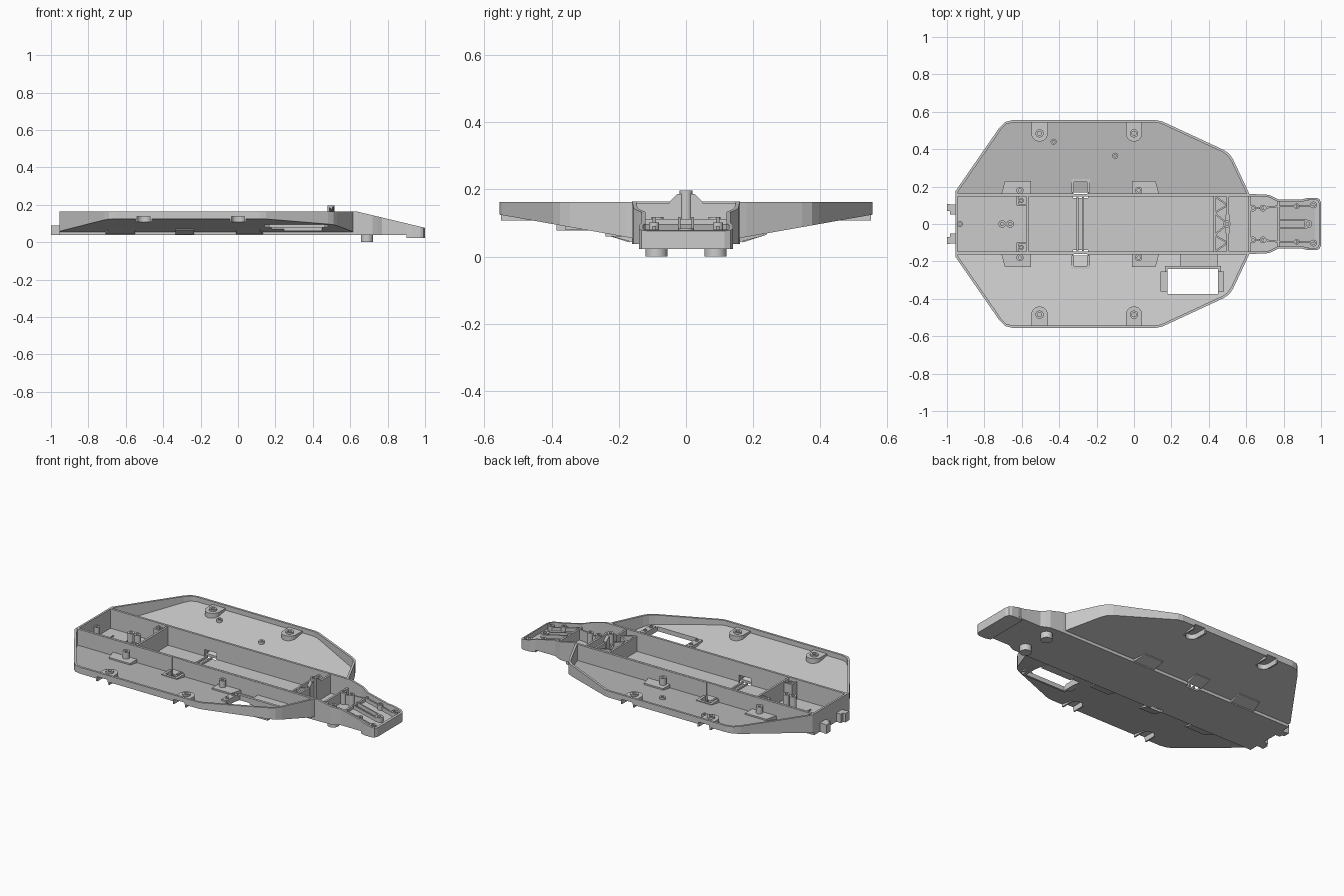
import bpy, bmesh, math
from mathutils import Vector

if "Cube" in bpy.data.objects:
    bpy.data.objects.remove(bpy.data.objects["Cube"])

TOP = 0.163


def ev(f, p):
    return f(p[0], p[1]) if callable(f) else f


def ccw(pts):
    area = sum(a[0] * b[1] - b[0] * a[1] for a, b in zip(pts, pts[1:] + pts[:1]))
    return pts if area > 0 else pts[::-1]


def inset(pts, d):
    out, n = [], len(pts)
    for i, p in enumerate(pts):
        a, b, c = Vector(pts[i - 1]), Vector(p), Vector(pts[(i + 1) % n])
        u, v = (b - a).normalized(), (c - b).normalized()
        n1, n2 = Vector((-u.y, u.x)), Vector((-v.y, v.x))
        q = b + (n1 + n2) * d / (1 + n1.dot(n2))
        out.append((q.x, q.y))
    return out


def loft(name, rings):
    """Closed mesh through a stack of rings of 3D points."""
    bm = bmesh.new()
    loops = [[bm.verts.new(p) for p in r] for r in rings]
    n = len(loops[0])
    bm.faces.new(loops[0][::-1])
    bm.faces.new(loops[-1])
    for a, b in zip(loops, loops[1:]):
        for i in range(n):
            j = (i + 1) % n
            bm.faces.new((a[i], a[j], b[j], b[i]))
    bmesh.ops.recalc_face_normals(bm, faces=bm.faces)
    me = bpy.data.meshes.new(name)
    bm.to_mesh(me)
    bm.free()
    ob = bpy.data.objects.new(name, me)
    bpy.context.collection.objects.link(ob)
    return ob


def ring(pts, z):
    return [(p[0], p[1], ev(z, p)) for p in pts]


def solid(name, pts, zb, zt):
    pts = ccw(pts)
    return loft(name, [ring(pts, zb), ring(pts, zt)])


def shell(name, pts, zb, zt, zf, wall):
    """Open tray: outer wall, rim and an inner floor at zf."""
    pts = ccw(pts)
    inn = inset(pts, wall)
    return loft(name, [ring(pts, zb), ring(pts, zt), ring(inn, zt), ring(inn, zf)])


def box(name, x0, x1, y0, y1, zb, zt):
    return solid(name, [(x0, y0), (x1, y0), (x1, y1), (x0, y1)], zb, zt)


def bar(name, x0, y0, x1, y1, w, zb, zt):
    a, b = Vector((x0, y0)), Vector((x1, y1))
    d = (b - a).normalized() * w / 2
    n = Vector((-d.y, d.x))
    return solid(name, [tuple(a - n), tuple(b - n), tuple(b + n), tuple(a + n)], zb, zt)


def circle(x, y, r, n=24):
    return [(x + r * math.cos(2 * math.pi * i / n), y + r * math.sin(2 * math.pi * i / n)) for i in range(n)]


def boss(name, x, y, r, zb, zt, hole=0.45, depth=0.02):
    ob = shell(name, circle(x, y, r), zb, zt, zt - depth, r * (1 - hole))
    bpy.context.view_layer.objects.active = ob
    ob.select_set(True)
    bpy.ops.object.shade_smooth_by_angle(angle=math.radians(35))
    ob.select_set(False)
    return ob


def cut(targets, cutter):
    for t in targets:
        m = t.modifiers.new("cut", 'BOOLEAN')
        m.operation, m.solver, m.object = 'DIFFERENCE', 'EXACT', cutter
        dg = bpy.context.evaluated_depsgraph_get()
        me = bpy.data.meshes.new_from_object(t.evaluated_get(dg))
        t.modifiers.clear()
        t.data = me
    bpy.data.objects.remove(cutter)


def wing_z(x, y):
    return 0.055 + 0.177 * (abs(y) - 0.16)


def wing_floor(x, y):
    return wing_z(x, y) + 0.012


def rim_z(x, y):
    return TOP + 0.001 - max(0, x - 0.635) * 0.24


def u_shape(x, y, s, r, end):
    arc = [(x + r * math.cos(math.pi * i / 12), s * (y - r * math.sin(math.pi * i / 12))) for i in range(13)]
    return arc + [(x - r, s * end), (x + r, s * end)]


# central tub and nose as one tray
half = [(-0.955, 0.16), (0.635, 0.16), (0.72, 0.156), (0.745, 0.145), (0.77, 0.132), (0.9, 0.132),
        (0.93, 0.14), (0.975, 0.14), (0.992, 0.132), (1.0, 0.115)]
body = shell("central_tub", half + [(x, -y) for x, y in half[::-1]], 0.037, rim_z, 0.049, 0.012)

# side pans, with raised screw pads, strap slots and posts
outline = [(-0.955, 0.15), (-0.955, 0.175), (-0.72, 0.515), (-0.69, 0.545), (-0.65, 0.555), (0.12, 0.555),
           (0.15, 0.549), (0.48, 0.396), (0.51, 0.375), (0.53, 0.345), (0.608, 0.18), (0.62, 0.15)]
wings = {}
for s, side in ((1, "left"), (-1, "right")):
    wing = shell(side + "_side_pan", [(x, s * y) for x, y in outline], wing_z, TOP, wing_floor, 0.013)
    wings[s] = wing
    for x in (-0.505, 0.0):
        pad = solid(side + "_screw_pad", u_shape(x, 0.485, s, 0.044, 0.55), 0.107, 0.146)
        cut([wing, pad], solid("cutter", u_shape(x, 0.485, s, 0.035, 0.6), 0.0, 0.137))
        boss(side + "_screw_boss", x, s * 0.485, 0.022, 0.138, 0.156, 0.5, 0.012)
    slope = lambda x, y: 0.042 + 0.33 * max(0, abs(y) - 0.17)
    for x0, x1, px in ((-0.69, -0.55, -0.61), (-0.01, 0.115, 0.025)):
        tip = 0.03 if px > -0.3 else -0.03
        pts = [(x0, s * 0.155), (x1, s * 0.155), (x1, s * 0.23), (x0, s * 0.23)]
        i = 2 if tip > 0 else 3
        pts[1 if tip > 0 else 0] = (pts[i][0] + tip * 0.7, s * 0.155)
        solid(side + "_post_base", pts, slope, 0.088)
        boss(side + "_post", px, s * 0.18, 0.019, 0.08, 0.128)
    cut([wing, body], box("cutter", -0.325, -0.245, s * 0.14, s * 0.17, 0.0, 0.088))
    pocket = solid(side + "_strap_pocket", [(-0.335, s * 0.168), (-0.235, s * 0.168), (-0.235, s * 0.24),
                   (-0.335, s * 0.24)], slope, 0.086)
    cut([pocket, wing], box("cutter", -0.32, -0.25, s * 0.16, s * 0.225, lambda x, y: slope(x, y) + 0.012, 0.2))

# small bosses on the left pan
for x, y in ((-0.43, 0.44), (-0.10, 0.365)):
    boss("left_pan_boss", x, y, 0.016, wing_z(x, y) + 0.004, wing_z(x, y) + 0.026)

# window and its flat frame in the right pan
frame = box("window_frame", 0.165, 0.465, -0.385, -0.225, 0.078, 0.098)
for x in (0.163, 0.465):
    box("window_tab", x - 0.02, x + 0.017, -0.36, -0.255, 0.08, 0.112)
    for y in (-0.335, -0.28):
        boss("window_tab_boss", x, y, 0.01, 0.1, 0.118, 0.5, 0.01)
box("window_ledge", 0.245, 0.45, -0.24, -0.155, 0.06, 0.088)
tabs = [o for o in bpy.data.objects if o.name.startswith("window_tab") and "boss" not in o.name]
cut([wings[-1], frame] + tabs, box("cutter", 0.18, 0.448, -0.373, -0.24, 0.0, 0.3))

# rear compartment
box("rear_divider", -0.576, -0.564, -0.155, 0.155, 0.045, 0.158)
for x in (-0.87, -0.77):
    box("rear_floor_rib", x - 0.003, x + 0.003, -0.07, 0.07, 0.045, 0.056)
boss("rear_small_boss", -0.93, 0, 0.016, 0.045, 0.12)
for x in (-0.705, -0.662):
    boss("rear_center_post", x, 0, 0.02, 0.045, 0.145)
bar("rear_post_web", -0.69, 0, -0.675, 0, 0.012, 0.045, 0.14)
for s in (1, -1):
    box("rear_bracket_side", -0.628, -0.618, s * 0.1, s * 0.155, 0.045, 0.15)
    box("rear_bracket_inner", -0.628, -0.57, s * 0.1, s * 0.108, 0.045, 0.15)
    boss("rear_bracket_post", -0.603, s * 0.125, 0.014, 0.045, 0.15)
    # rear mounting tabs
    box("rear_tab", -0.985, -0.95, s * 0.05, s * 0.105, 0.037, 0.09)
    box("rear_tab_lip", -1.0, -0.985, s * 0.07, s * 0.108, 0.037, 0.09)

# battery floor ribs
for x in (-0.303, -0.273):
    box("battery_floor_rib", x - 0.005, x + 0.005, -0.145, 0.145, 0.045, 0.058)

# front bulkhead with truss and center post
box("bulkhead_rear", 0.426, 0.436, -0.155, 0.155, 0.045, 0.14)
box("bulkhead_front", 0.495, 0.507, -0.155, 0.155, 0.045, 0.158)
solid("bulkhead_hump", [(0.49, -0.05), (0.51, -0.05), (0.51, -0.025), (0.51, 0.025), (0.51, 0.05),
      (0.49, 0.05), (0.49, 0.025), (0.49, -0.025)], 0.05, lambda x, y: 0.187 if abs(y) < 0.03 else TOP)
boss("steering_post", 0.497, 0, 0.019, 0.045, 0.197, 0.45, 0.03)
for s in (1, -1):
    for a, b in (((0.43, 0.15), (0.5, 0.1)), ((0.5, 0.1), (0.43, 0.06)), ((0.43, 0.06), (0.5, 0.0))):
        bar("bulkhead_truss", a[0], s * a[1], b[0], s * b[1], 0.009, 0.045, 0.14)

# nose walls, rails and bosses
box("nose_crosswall", 0.612, 0.624, -0.155, 0.155, 0.045, 0.112)
box("nose_step", 0.765, 0.777, -0.125, 0.125, 0.045, 0.112)
box("nose_deck", 0.77, 0.992, -0.125, 0.125, 0.04, lambda x, y: rim_z(x, y) - 0.035)
rail_z = lambda x, y: rim_z(x, y) - 0.014
for s in (1, -1):
    box("nose_rail", 0.77, 0.965, s * 0.09, s * 0.099, 0.045, rail_z)
    box("nose_center_rail", 0.77, 0.925, s * 0.016, s * 0.024, 0.045, rail_z)
    bar("nose_gusset", 0.69, s * 0.085, 0.77, s * 0.095, 0.009, 0.045, 0.112)
    bar("nose_rear_gusset", 0.63, s * 0.085, 0.69, s * 0.085, 0.009, 0.045, 0.105)
    for x, y, r in ((0.635, 0.085, 0.018), (0.69, 0.085, 0.018), (0.87, 0.095, 0.015), (0.96, 0.102, 0.018)):
        boss("nose_boss", x, s * y, r, 0.045, min(0.118, rim_z(x, y) - 0.006))
    # round feet under the nose
    boss("nose_foot", 0.69, s * 0.088, 0.033, 0.0, 0.045, 0.4, 0.01)
boss("nose_tip_boss", 0.93, 0, 0.022, 0.045, rim_z(0.93, 0) - 0.01)
toe = [(0.9, 0.13), (0.93, 0.14), (0.975, 0.14), (0.992, 0.132), (1.0, 0.115)]
solid("nose_toe", toe + [(x, -y) for x, y in toe[::-1]], 0.023, 0.04)
